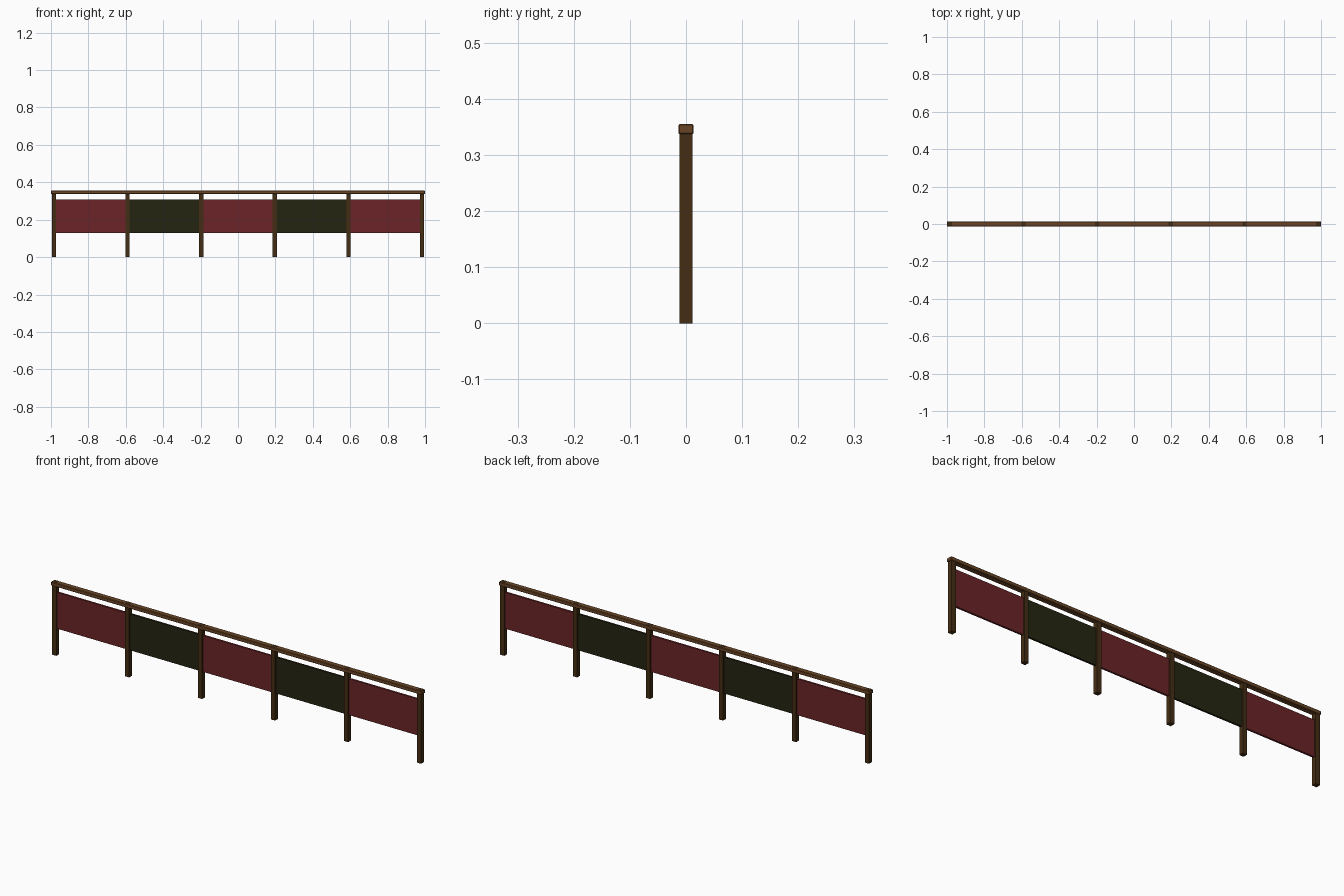
import bpy

if "Cube" in bpy.data.objects:
    bpy.data.objects.remove(bpy.data.objects["Cube"])


def material(name, rgb):
    m = bpy.data.materials.new(name)
    m.diffuse_color = (*rgb, 1)
    m.use_nodes = True
    m.node_tree.nodes["Principled BSDF"].inputs["Base Color"].default_value = m.diffuse_color
    return m


post_wood = material("dark wood", (0.06, 0.027, 0.007))
rail_wood = material("light wood", (0.145, 0.06, 0.019))
red = material("dark red", (0.145, 0.017, 0.02))
green = material("dark olive", (0.018, 0.018, 0.006))


def box(name, x, y, z, mat, bevel=0):
    """Box from (min, max) ranges on each axis."""
    bpy.ops.mesh.primitive_cube_add(size=1)
    o = bpy.context.object
    o.name = name
    o.location = [(a + b) / 2 for a, b in (x, y, z)]
    o.scale = [b - a for a, b in (x, y, z)]
    bpy.ops.object.transform_apply(location=False, rotation=False, scale=True)
    o.data.materials.append(mat)
    if bevel:
        b = o.modifiers.new("bevel", 'BEVEL')
        b.width = bevel
        b.segments = 1
    return o


posts = 6
reach = 0.984
step = 2 * reach / (posts - 1)
half = 0.0115

# posts, just showing through the top of the rail
for i in range(posts):
    x = -reach + i * step
    box(f"post_{i + 1}", (x - half, x + half), (-half, half), (0, 0.3555), post_wood)

# top handrail with softened edges
box("top_rail", (-1, 1), (-0.0135, 0.0135), (0.337, 0.355), rail_wood, 0.002)

# alternating panels between the posts
for i in range(posts - 1):
    x = -reach + i * step
    box(f"panel_{i + 1}", (x + half - 0.002, x + step - half + 0.002),
        (-0.005, 0.005), (0.13, 0.307), green if i % 2 else red)
